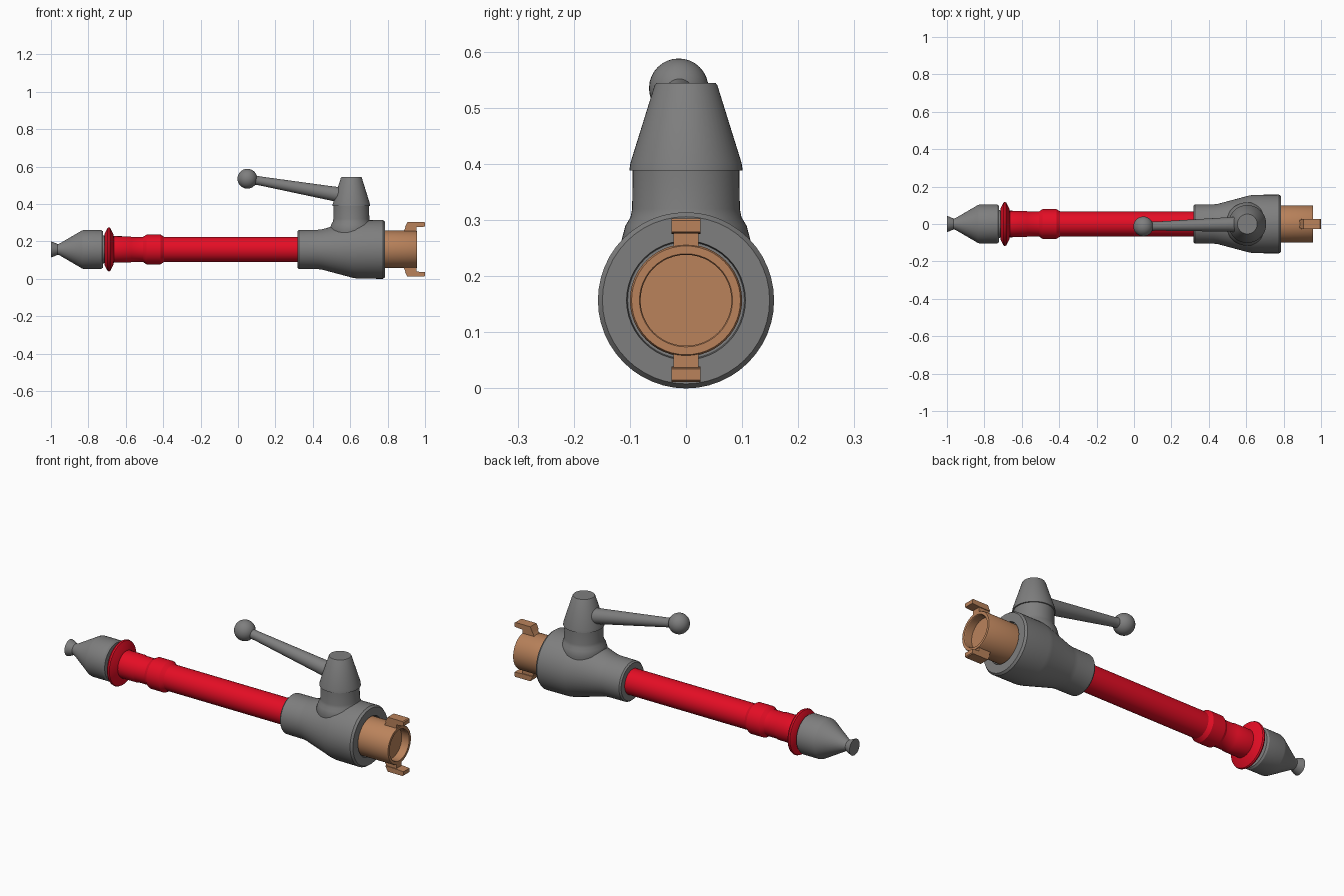
import bpy
import bmesh
import math
from mathutils import Vector

cube = bpy.data.objects.get("Cube")
if cube:
    bpy.data.objects.remove(cube)

AXIS_Z = 0.157
STEM_X = 0.606
X, Z = Vector((1, 0, 0)), Vector((0, 0, 1))


def material(name, rgb, roughness=0.5):
    mat = bpy.data.materials.new(name)
    mat.use_nodes = True
    mat.diffuse_color = (*rgb, 1)
    bsdf = mat.node_tree.nodes["Principled BSDF"]
    bsdf.inputs["Base Color"].default_value = (*rgb, 1)
    bsdf.inputs["Roughness"].default_value = roughness
    return mat


grey = material("grey", (0.21, 0.21, 0.21))
red = material("red", (0.78, 0.004, 0.018))
brass = material("brass", (0.49, 0.225, 0.105))


def finish(name, bm, mat):
    bmesh.ops.recalc_face_normals(bm, faces=bm.faces)
    mesh = bpy.data.meshes.new(name)
    bm.to_mesh(mesh)
    bm.free()
    mesh.materials.append(mat)
    mesh.shade_smooth()
    mesh.set_sharp_from_angle(angle=math.radians(32))
    obj = bpy.data.objects.new(name, mesh)
    bpy.context.collection.objects.link(obj)
    return obj


def lathe(name, profile, mat, origin=(0, 0, AXIS_Z), axis=X, sides=48):
    """Turn (distance, radius) pairs around an axis and cap both ends."""
    bm = bmesh.new()
    turn = Z.rotation_difference(axis)
    rings = []
    for d, r in profile:
        ring = []
        for i in range(sides):
            a = math.tau * i / sides
            p = Vector((r * math.cos(a), r * math.sin(a), d))
            ring.append(bm.verts.new(turn @ p + Vector(origin)))
        rings.append(ring)
    for a, b in zip(rings, rings[1:]):
        for i in range(sides):
            j = (i + 1) % sides
            bm.faces.new((a[i], a[j], b[j], b[i]))
    bm.faces.new(rings[0])
    bm.faces.new(rings[-1])
    return finish(name, bm, mat)


def extrude_y(name, outline, half_width, mat, flip=1):
    """Plate with an (x, height above the axis) outline, thick along y."""
    bm = bmesh.new()
    face = bm.faces.new([bm.verts.new((x, -half_width, AXIS_Z + flip * h))
                         for x, h in outline])
    new = bmesh.ops.extrude_face_region(bm, geom=[face])["geom"]
    bmesh.ops.translate(bm, vec=(0, 2 * half_width, 0),
                        verts=[v for v in new if isinstance(v, bmesh.types.BMVert)])
    return finish(name, bm, mat)


# Spray tip with a flared mouth
lathe("spray_tip", [(-1, 0.043), (-0.99, 0.04), (-0.965, 0.029), (-0.955, 0.031),
                    (-0.835, 0.101), (-0.825, 0.104), (-0.732, 0.104),
                    (-0.723, 0.098), (-0.722, 0.075), (-0.70, 0.07)], grey)

# Red barrel: flange, collar and tube in one turning
lathe("barrel", [(-0.714, 0.07), (-0.713, 0.085), (-0.697, 0.115), (-0.69, 0.118),
                 (-0.683, 0.115), (-0.666, 0.08), (-0.664, 0.071), (-0.575, 0.07),
                 (-0.57, 0.067), (-0.508, 0.067), (-0.488, 0.08), (-0.415, 0.08),
                 (-0.395, 0.067), (0.33, 0.067)], red)

# Valve body with a recess around the coupling
lathe("valve_body", [(0.33, 0.06), (0.317, 0.066), (0.317, 0.097), (0.325, 0.104),
                     (0.425, 0.105), (0.45, 0.108), (0.615, 0.152), (0.64, 0.156),
                     (0.775, 0.157), (0.786, 0.149), (0.786, 0.106),
                     (0.77, 0.104), (0.77, 0.09)], grey)

# Valve stem, blended into the body
lathe("valve_stem", [(0.18, 0.10), (0.26, 0.116), (0.29, 0.108), (0.305, 0.099),
                     (0.32, 0.096), (0.388, 0.095), (0.395, 0.09)],
      grey, (STEM_X, 0, 0), Z)

# Tapered lever hub
lathe("lever_hub", [(0.388, 0.09), (0.388, 0.101), (0.402, 0.099),
                    (0.54, 0.056), (0.544, 0.053)], grey, (STEM_X, 0, 0), Z)

# Lever arm and ball grip
ball = Vector((0.05, -0.013, 0.535))
hub = Vector((STEM_X, 0, 0.438))
span = hub - ball
length = span.length
lathe("lever_arm", [(0.02, 0.028), (0.045, 0.025), (0.07, 0.024),
                    (0.8 * length, 0.038), (length, 0.045)],
      grey, ball, span.normalized(), 32)
bm = bmesh.new()
bmesh.ops.create_uvsphere(bm, u_segments=32, v_segments=16, radius=0.053)
bmesh.ops.translate(bm, vec=ball, verts=bm.verts)
finish("lever_ball", bm, grey)

# Brass coupling with an open socket
lathe("coupling", [(0.765, 0.10), (0.952, 0.10), (0.958, 0.097), (0.958, 0.083),
                   (0.955, 0.081), (0.915, 0.081)], brass)

# Hooked locking lugs, above and below
neck = [(0.87, 0.085), (0.887, 0.10), (0.90, 0.128), (0.955, 0.128), (0.955, 0.09)]
hook = [(0.892, 0.118), (0.906, 0.146), (0.995, 0.146), (1.0, 0.142),
        (1.0, 0.122), (0.965, 0.119)]
for side, flip in (("upper", 1), ("lower", -1)):
    extrude_y(side + "_lug_neck", neck, 0.022, brass, flip)
    extrude_y(side + "_lug_hook", hook, 0.026, brass, flip)
